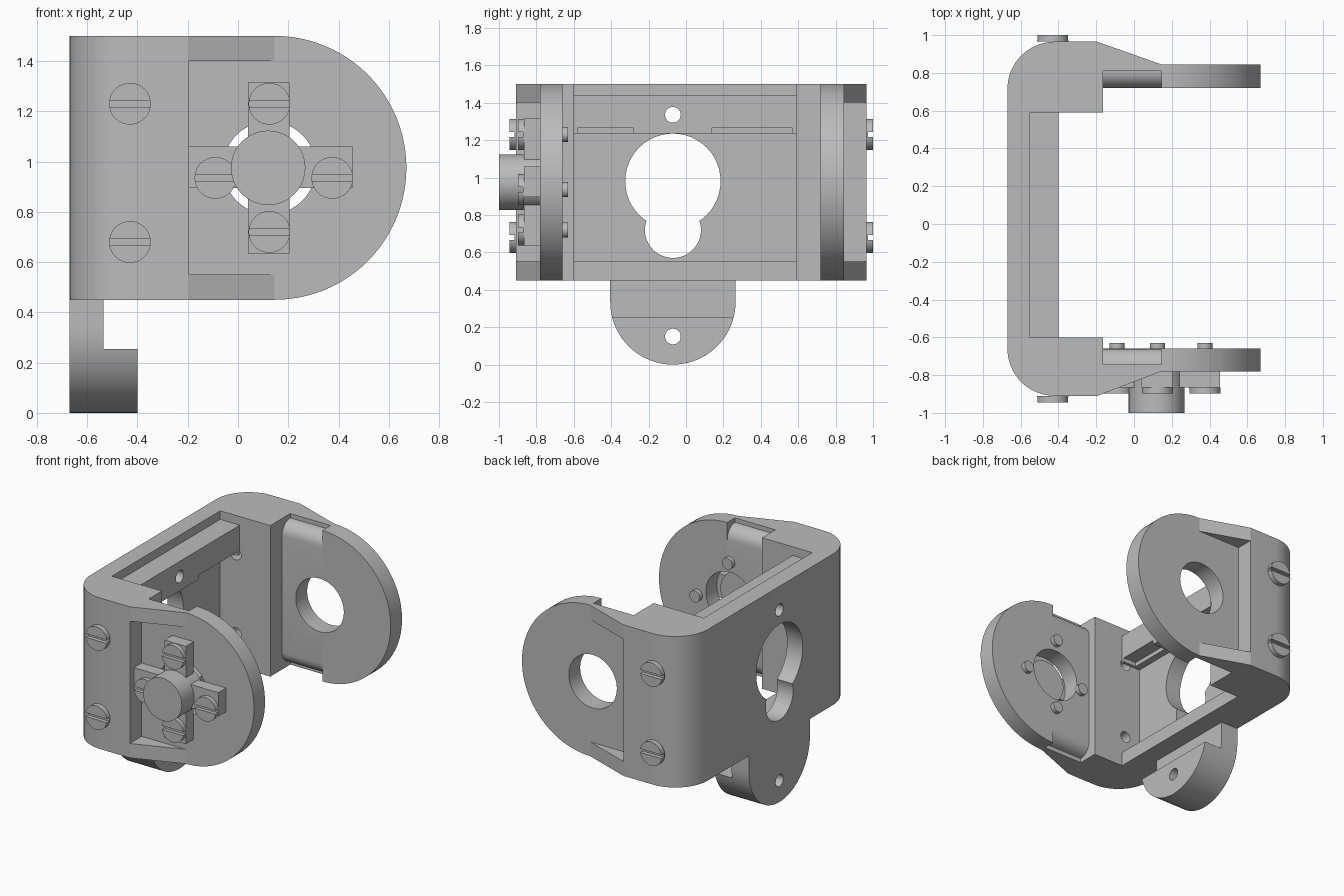
import bpy, bmesh
from math import sin, cos, pi, radians

cube = bpy.data.objects.get("Cube")
if cube:
    bpy.data.objects.remove(cube)

grey = bpy.data.materials.new("plain_grey")
grey.use_nodes = True
grey.diffuse_color = (0.5, 0.5, 0.5, 1)
grey.node_tree.nodes["Principled BSDF"].inputs["Base Color"].default_value = (0.5, 0.5, 0.5, 1)

BOTTOM, TOP, MID = 0.45, 1.5, 0.975


def arc(cx, cy, r, start, end, n=24):
    angles = [radians(start + (end - start) * i / n) for i in range(n + 1)]
    return [(cx + r * cos(a), cy + r * sin(a)) for a in angles]


def circle(cx, cy, r, n=48):
    return arc(cx, cy, r, 0, 360, n)[:-1]


def rect(a0, b0, a1, b1):
    return [(a0, b0), (a1, b0), (a1, b1), (a0, b1)]


def prism(name, outline, axis, low, high):
    """Extrude a 2D outline along x, y or z."""
    place = {"x": lambda a, b, d: (d, a, b),
             "y": lambda a, b, d: (a, d, b),
             "z": lambda a, b, d: (a, b, d)}[axis]
    bm = bmesh.new()
    ends = [[bm.verts.new(place(a, b, d)) for a, b in outline] for d in (low, high)]
    bm.faces.new(ends[0])
    bm.faces.new(ends[1])
    n = len(outline)
    for i in range(n):
        j = (i + 1) % n
        bm.faces.new((ends[0][i], ends[0][j], ends[1][j], ends[1][i]))
    bmesh.ops.recalc_face_normals(bm, faces=bm.faces)
    mesh = bpy.data.meshes.new(name)
    bm.to_mesh(mesh)
    bm.free()
    mesh.materials.append(grey)
    ob = bpy.data.objects.new(name, mesh)
    bpy.context.collection.objects.link(ob)
    return ob


def cut(ob, outline, axis, low, high):
    """Subtract a prism from an object and bake the result."""
    cutter = prism("cutter", outline, axis, low, high)
    cutter.hide_render = True
    mod = ob.modifiers.new("hole", "BOOLEAN")
    mod.operation, mod.solver, mod.object = "DIFFERENCE", "EXACT", cutter
    graph = bpy.context.evaluated_depsgraph_get()
    mesh = bpy.data.meshes.new_from_object(ob.evaluated_get(graph))
    ob.modifiers.clear()
    ob.data = mesh
    bpy.data.objects.remove(cutter)


def screw(name, x, z, base, tip):
    """Flat screw head with a horizontal slot."""
    low, high = sorted((base, tip))
    ob = prism(name, circle(x, z, 0.083, 32), "y", low, high)
    slot = sorted((base + (tip - base) * 0.2, tip + (tip - base)))
    cut(ob, rect(x - 0.2, z - 0.013, x + 0.2, z + 0.013), "y", *slot)


# Back wall with keyhole opening
wall = prism("back_wall", rect(-0.6, BOTTOM, 0.59, TOP), "x", -0.67, -0.55)
upper_bar = prism("upper_bar", rect(-0.6, 1.235, 0.59, 1.44), "x", -0.55, -0.4)
prism("lower_bar", rect(-0.6, BOTTOM, 0.59, 0.55), "x", -0.55, -0.4)
for y, z, r in ((-0.07, 0.98, 0.255), (-0.07, 0.72, 0.15), (-0.07, 1.335, 0.042)):
    cut(wall, circle(y, z, r), "x", -0.8, -0.3)
cut(upper_bar, circle(-0.07, 1.335, 0.042), "x", -0.8, -0.3)
# Shallow grooves under the upper bar
for y0, y1 in ((-0.58, -0.28), (0.14, 0.57)):
    cut(upper_bar, rect(y0, 1.2, y1, 1.265), "x", -0.5, -0.3)

# Rounded tab below the wall
tab = prism("tab", [(0.265, BOTTOM), (-0.405, BOTTOM)] + arc(-0.07, 0.335, 0.335, 180, 360, 40),
            "x", -0.67, -0.535)
pad = prism("tab_pad", arc(-0.07, 0.335, 0.335, 193.8, 346.2, 36), "x", -0.535, -0.4)
for ob in (tab, pad):
    cut(ob, circle(-0.07, 0.15, 0.042), "x", -0.8, -0.3)

# Two side arms: inner block face, outer face, disc inner and outer faces
for side, s, inner, outer, d_in, d_out in (("front", -1, -0.6, -0.91, -0.66, -0.78),
                                           ("back", 1, 0.59, 0.965, 0.72, 0.845)):
    # Corner block with a rounded outer edge
    corner = arc(-0.42, outer - s * 0.25, 0.25, 180, 180 - s * 90, 16)
    block = prism(side + "_corner_block",
                  [(-0.67, inner)] + corner + [(-0.195, outer), (-0.195, d_out),
                                               (-0.165, d_out), (-0.165, inner)],
                  "z", BOTTOM, TOP)
    for i, z in enumerate((0.68, 1.23)):
        depth = sorted((inner - s * 0.1, inner + s * 0.15))
        cut(block, circle(-0.43, z, 0.04, 24), "y", *depth)
        screw(side + "_corner_screw_%d" % (i + 1), -0.43, z, outer, outer + s * 0.035)

    # Half-round ear and the web leading to it, both bored
    low, high = sorted((d_in, d_out))
    ear = prism(side + "_ear", arc(0.145, MID, 0.525, -90, 90, 48), "y", low, high)
    r = 0.09
    edge = d_in + s * r
    lower = [(edge - s * r * sin(t * pi / 16), 0.48 + r * (1 - cos(t * pi / 16))) for t in range(9)]
    upper = [(y, 2 * MID - z) for y, z in reversed(lower)]
    web = prism(side + "_web", [(d_out, 0.48)] + lower + upper + [(d_out, 2 * MID - 0.48)],
                "x", -0.165, 0.145)
    for ob in (ear, web):
        cut(ob, circle(0.125, MID, 0.185), "y", -2, 2)

    # Tapered ribs along the top and bottom
    for label, z in (("lower", BOTTOM), ("upper", TOP - 0.1)):
        prism(side + "_" + label + "_rib",
              [(-0.195, outer), (0.145, d_out), (0.145, d_out - s * 0.035),
               (-0.195, d_out - s * 0.035)], "z", z, z + 0.1)

# Cross-shaped retainer and hub on the front ear
cross = [(-0.21, 0.895), (0.04, 0.895), (0.04, 0.635), (0.205, 0.635), (0.205, 0.895),
         (0.455, 0.895), (0.455, 1.06), (0.205, 1.06), (0.205, 1.315), (0.04, 1.315),
         (0.04, 1.06), (-0.21, 1.06)]
prism("retainer_cross", cross, "y", -0.865, -0.78)
prism("hub", circle(0.12, MID, 0.148), "y", -1.0, -0.76)
for i, (x, z) in enumerate(((0.125, 1.23), (0.125, 0.72), (-0.09, 0.935), (0.375, 0.935))):
    screw("retainer_screw_%d" % (i + 1), x, z, -0.865, -0.897)
    prism("screw_end_%d" % (i + 1), circle(x, z, 0.04, 24), "y", -0.67, -0.63)

# Smooth the round surfaces, keep the edges crisp
bpy.ops.object.select_all(action="DESELECT")
for ob in bpy.context.collection.objects:
    if ob.type == "MESH":
        ob.select_set(True)
        bpy.context.view_layer.objects.active = ob
bpy.ops.object.shade_smooth_by_angle(angle=radians(30))
